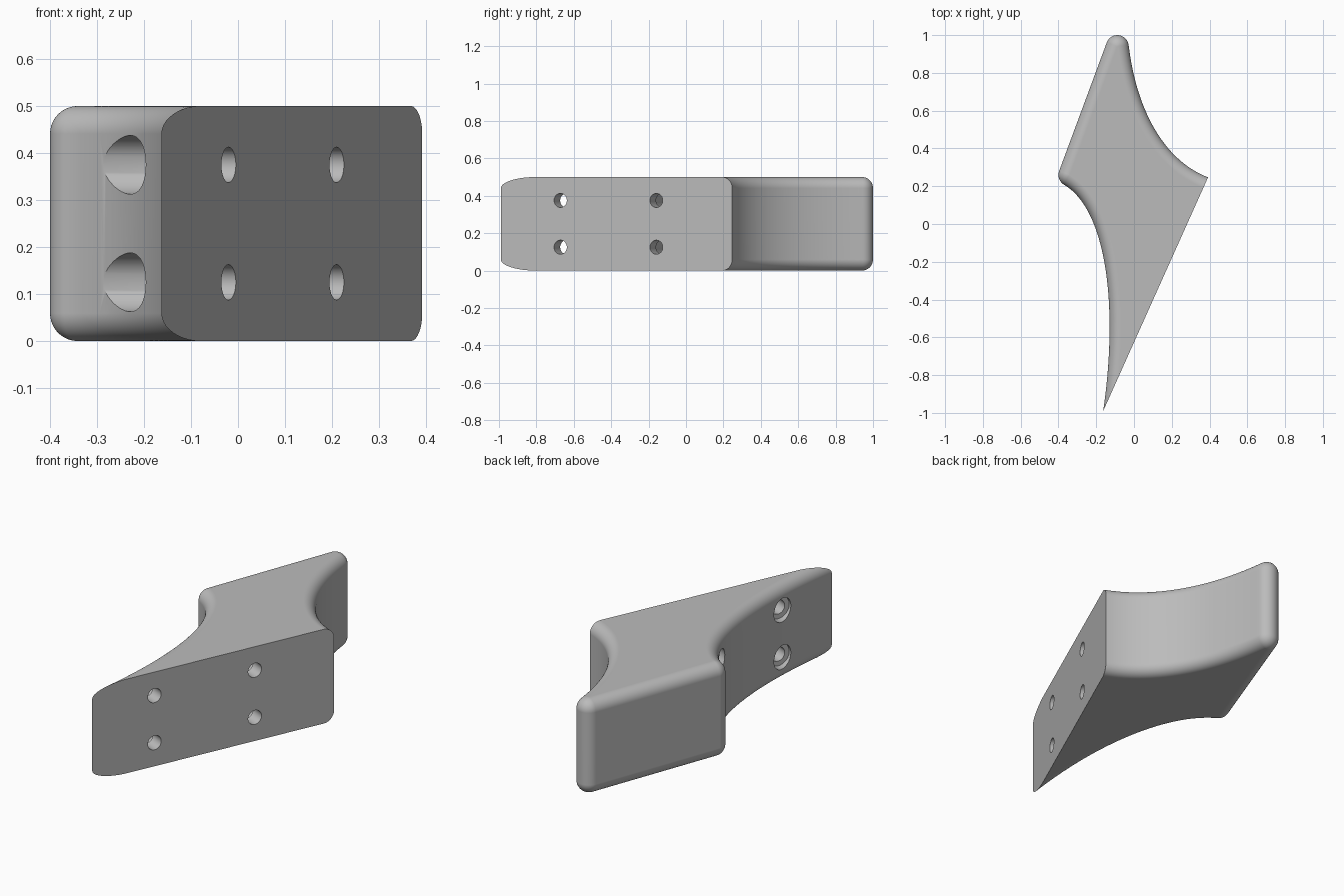
import bpy, bmesh
from math import sin, cos, pi, radians, atan2
from mathutils import Vector

if "Cube" in bpy.data.objects:
    bpy.data.objects.remove(bpy.data.objects["Cube"], do_unlink=True)

HEIGHT, FILLET, TIP = 0.5, 0.059, 0.06
MOUNT = Vector((-0.163, -0.99, 0))              # lower end of the flat mounting face
ALONG = (Vector((0.392, 0.247, 0)) - MOUNT).normalized()
OUT = Vector((ALONG.y, -ALONG.x, 0))            # mounting face normal

grey = bpy.data.materials.new("plain_grey")
grey.use_nodes = True
grey.diffuse_color = (0.5, 0.5, 0.5, 1)
grey.node_tree.nodes["Principled BSDF"].inputs["Base Color"].default_value = (0.5, 0.5, 0.5, 1)


def normal_of(t):
    t = t.normalized()
    return Vector((t.y, -t.x))


def curve(a, b, c, d, steps=40):
    """Outline points with outward normals along a cubic curve."""
    a, b, c, d = map(Vector, (a, b, c, d))
    pts = []
    for i in range(steps + 1):
        t = i / steps
        s = 1 - t
        p = s**3 * a + 3 * s * s * t * b + 3 * s * t * t * c + t**3 * d
        pts.append((p, normal_of(s * s * (b - a) + 2 * s * t * (c - b) + t * t * (d - c))))
    return pts


def arc(center, n0, n1, steps=12):
    """Rounded tip between two outward normals."""
    a0 = atan2(n0.y, n0.x) % (2 * pi)
    a1 = atan2(n1.y, n1.x) % (2 * pi)
    normals = [Vector((cos(a0 + (a1 - a0) * i / steps), sin(a0 + (a1 - a0) * i / steps)))
               for i in range(steps + 1)]
    return [(center + TIP * n, n) for n in normals]


def extend(pt, direction):
    return (pt[0] + 0.3 * direction.normalized(), pt[1])


# Outline: two hollow curves, two rounded tips, a straight back edge
back_tip, side_tip = Vector((-0.088, 0.94)), Vector((-0.34, 0.26))
upper = curve((0.392, 0.247), (0.15, 0.34), (0.01, 0.62), (-0.028, 0.947))
lower = curve((-0.3705, 0.208), (-0.15, 0.08), (-0.08, -0.42), (-0.163, -0.99))
edge_normal = normal_of(side_tip - back_tip)
outline = [extend(upper[0], Vector((0.24, -0.093)))] + upper[:-1]
outline += arc(back_tip, upper[-1][1], edge_normal)
outline += arc(side_tip, edge_normal, lower[0][1])
outline += lower[1:] + [extend(lower[-1], Vector((-0.083, -0.57)))]
outline.append((Vector((0.9, -1.29)), Vector((0, 0))))

# Stack inset rings so the top and bottom rims are rounded
steps = 10
rim = [(FILLET * (1 - sin(pi / 2 * i / steps)), FILLET * (1 - cos(pi / 2 * i / steps)))
       for i in range(steps + 1)]
layers = [(inset, z) for inset, z in rim] + [(inset, HEIGHT - z) for inset, z in reversed(rim)]
bm = bmesh.new()
rings = [[bm.verts.new((*(p - n * inset), z)) for p, n in outline] for inset, z in layers]
count = len(outline)
for low, high in zip(rings, rings[1:]):
    for i in range(count):
        j = (i + 1) % count
        bm.faces.new((low[i], low[j], high[j], high[i]))
bm.faces.new(rings[-1])
bm.faces.new(rings[0][::-1])

# Slice off the flat mounting face
cut = bmesh.ops.bisect_plane(bm, geom=bm.verts[:] + bm.edges[:] + bm.faces[:], dist=1e-6,
                             plane_co=MOUNT, plane_no=OUT, clear_outer=True)
bmesh.ops.edgenet_fill(bm, edges=[e for e in cut["geom_cut"] if isinstance(e, bmesh.types.BMEdge)])
bmesh.ops.recalc_face_normals(bm, faces=bm.faces[:])
mesh = bpy.data.meshes.new("bracket_body")
bm.to_mesh(mesh)
bm.free()
mesh.materials.append(grey)
body = bpy.data.objects.new("bracket_body", mesh)
bpy.context.collection.objects.link(body)


def cutter(name, start, radius, near, far):
    """Cylinder running inward from the mounting face."""
    bpy.ops.mesh.primitive_cylinder_add(vertices=48, radius=radius, depth=far - near,
                                        location=start - OUT * (near + far) / 2,
                                        rotation=OUT.to_track_quat('Z', 'Y').to_euler())
    obj = bpy.context.object
    obj.name = name
    obj.hide_render = True
    obj.data.materials.append(grey)
    return obj


def apply(obj, mod):
    bpy.ops.object.select_all(action='DESELECT')
    obj.select_set(True)
    bpy.context.view_layer.objects.active = obj
    bpy.ops.object.modifier_apply(modifier=mod.name)


# Four counterbored screw holes
for x in (-0.02, 0.21):
    for z in (0.125, 0.375):
        start = MOUNT + ALONG * ((x - MOUNT.x) / ALONG.x) + Vector((0, 0, z))
        for tool in (cutter("screw_hole", start, 0.0375, -0.1, 0.1),
                     cutter("counterbore", start, 0.0625, 0.08, 0.9)):
            mod = body.modifiers.new("hole", 'BOOLEAN')
            mod.operation, mod.solver, mod.object = 'DIFFERENCE', 'EXACT', tool
            apply(body, mod)
            bpy.data.objects.remove(tool, do_unlink=True)

# Smooth rounded surfaces with crisp hole and face edges
bpy.ops.object.select_all(action='DESELECT')
body.select_set(True)
bpy.context.view_layer.objects.active = body
bpy.ops.object.shade_smooth_by_angle(angle=radians(30))
weighted = body.modifiers.new("clean_shading", 'WEIGHTED_NORMAL')
weighted.keep_sharp = True
